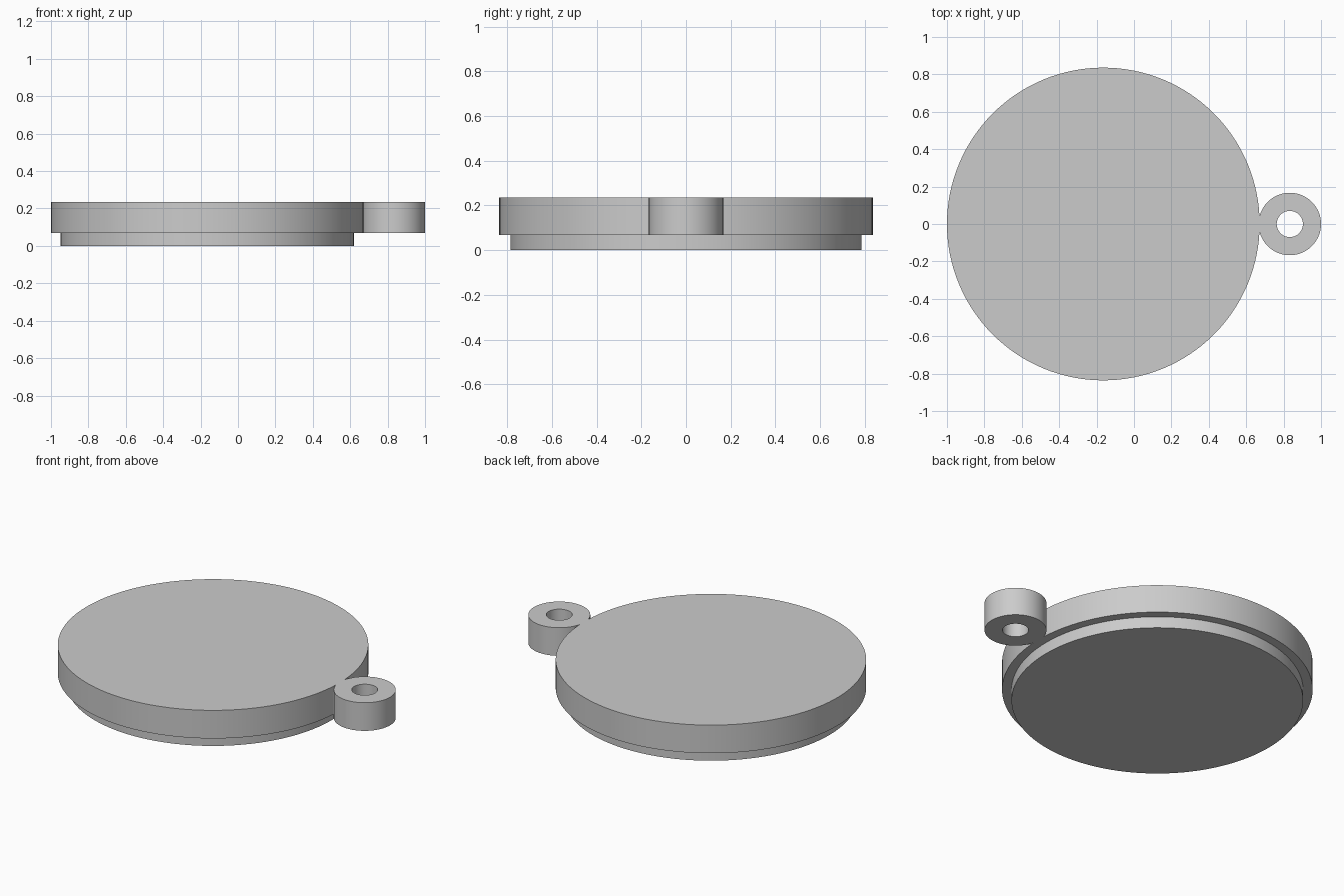
import bpy, bmesh
from math import cos, sin, tau, radians

cube = bpy.data.objects.get("Cube")
if cube:
    bpy.data.objects.remove(cube, do_unlink=True)

grey = bpy.data.materials.new("plain_grey")
grey.use_nodes = True
colour = (0.6, 0.6, 0.6, 1)
grey.diffuse_color = colour
grey.node_tree.nodes["Principled BSDF"].inputs["Base Color"].default_value = colour


def lathe(name, profile, x, sides, closed):
    """Turn a (radius, height) profile about a vertical axis at x."""
    bm = bmesh.new()
    rings = [[bm.verts.new((x + r * cos(tau * i / sides), r * sin(tau * i / sides), z))
              for i in range(sides)] for r, z in profile]
    pairs = list(zip(rings, rings[1:]))
    if closed:
        pairs.append((rings[-1], rings[0]))
    else:
        bm.faces.new(rings[0][::-1])
        bm.faces.new(rings[-1])
    for a, b in pairs:
        for i in range(sides):
            j = (i + 1) % sides
            bm.faces.new((a[i], a[j], b[j], b[i]))
    bmesh.ops.recalc_face_normals(bm, faces=bm.faces)
    mesh = bpy.data.meshes.new(name)
    bm.to_mesh(mesh)
    bm.free()
    mesh.materials.append(grey)
    obj = bpy.data.objects.new(name, mesh)
    bpy.context.collection.objects.link(obj)
    return obj


BASE, STEP, TOP = 0.0, 0.068, 0.235
LID_R, PLUG_R, EYE_R, HOLE_R = 0.836, 0.785, 0.167, 0.07

# Round lid with a narrower plug below
lid = lathe("lid", [(PLUG_R, BASE), (PLUG_R, STEP), (LID_R, STEP), (LID_R, TOP)],
            LID_R - 1, 128, False)

# Pierced eyelet on the left edge
eyelet = lathe("eyelet", [(HOLE_R, STEP), (EYE_R, STEP), (EYE_R, TOP), (HOLE_R, TOP)],
               1 - EYE_R, 64, True)

# Fuse the eyelet into the lid
bpy.ops.object.select_all(action='DESELECT')
bpy.context.view_layer.objects.active = lid
lid.select_set(True)
union = lid.modifiers.new("join_eyelet", 'BOOLEAN')
union.operation = 'UNION'
union.solver = 'EXACT'
union.object = eyelet
bpy.ops.object.modifier_apply(modifier=union.name)
bpy.data.objects.remove(eyelet, do_unlink=True)
bpy.ops.object.shade_smooth_by_angle(angle=radians(30))
